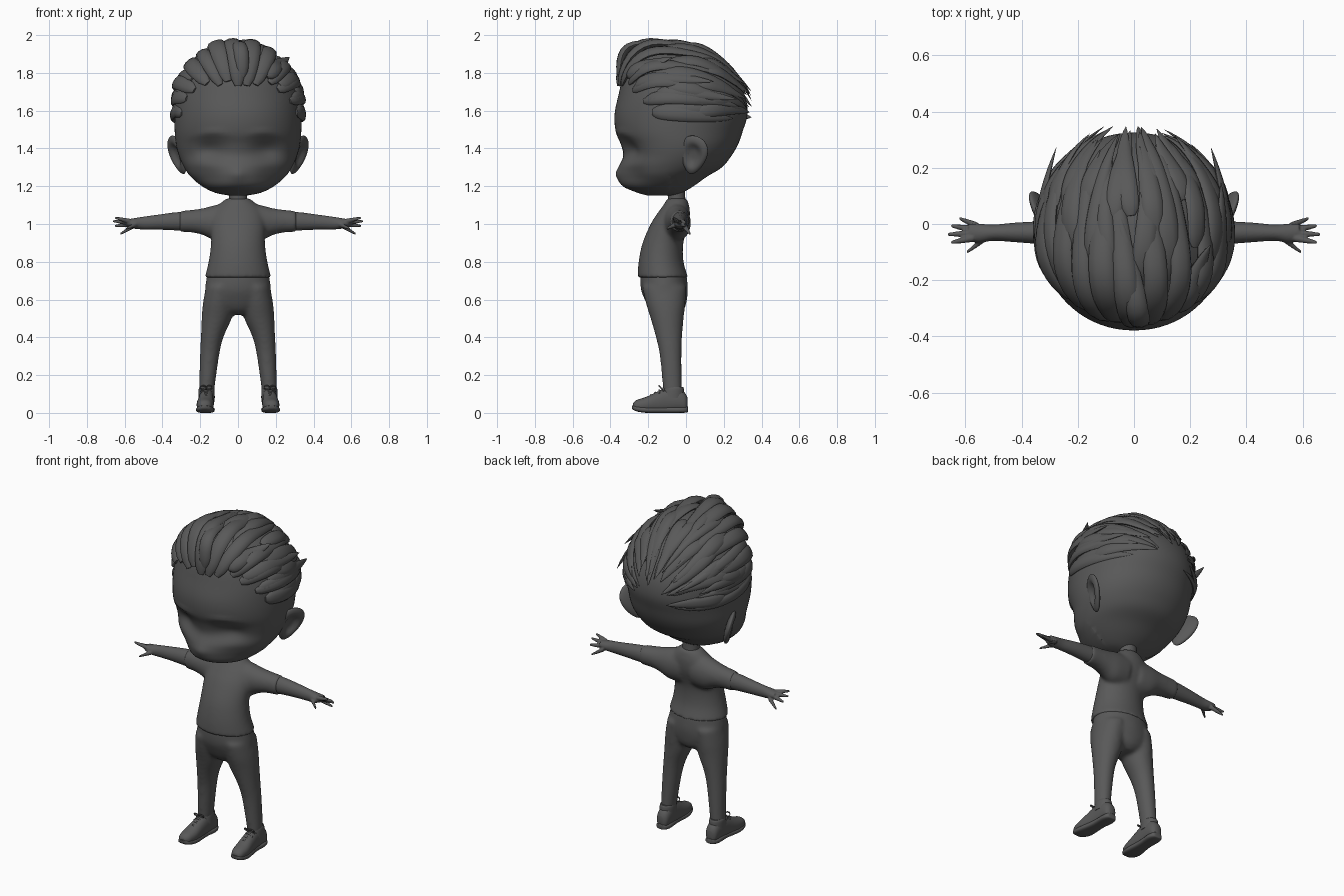
import bpy, bmesh, math, random
from math import sin, cos, pi, exp, radians
from mathutils import Vector, Matrix
from mathutils.bvhtree import BVHTree

random.seed(4)
if "Cube" in bpy.data.objects:
    bpy.data.objects.remove(bpy.data.objects["Cube"])

GREY = (0.1, 0.1, 0.1, 1)
clay = bpy.data.materials.new("dark_grey")
clay.use_nodes = True
clay.diffuse_color = GREY
clay.node_tree.nodes["Principled BSDF"].inputs["Base Color"].default_value = GREY


def finish(name, bm, mirror=False, fuse=0, blur=0):
    """Turn a bmesh into a smooth shaded object with optional mirror and fusing."""
    bmesh.ops.recalc_face_normals(bm, faces=bm.faces)
    mesh = bpy.data.meshes.new(name)
    bm.to_mesh(mesh)
    bm.free()
    mesh.materials.append(clay)
    ob = bpy.data.objects.new(name, mesh)
    bpy.context.collection.objects.link(ob)
    if mirror:
        mod = ob.modifiers.new("Mirror", 'MIRROR')
        mod.use_mirror_merge = False
    if fuse:
        mod = ob.modifiers.new("Fuse", 'REMESH')
        mod.mode = 'VOXEL'
        mod.voxel_size = fuse
        mod.use_smooth_shade = True
        mod = ob.modifiers.new("Blur", 'SMOOTH')
        mod.iterations = blur
    else:
        bpy.ops.object.select_all(action='DESELECT')
        ob.select_set(True)
        bpy.context.view_layer.objects.active = ob
        bpy.ops.object.shade_smooth_by_angle(angle=radians(50))


def spline(rows, steps):
    """Smoothly interpolate rows of numbers."""
    out = []
    for i in range(len(rows) - 1):
        a, b, c, d = (rows[min(max(i + k, 0), len(rows) - 1)] for k in (-1, 0, 1, 2))
        for s in range(steps):
            t = s / steps
            out.append([q + t * ((r - p) + t * ((2*p - 5*q + 4*r - u) + t * (3*(q - r) + u - p))) / 2
                        for p, q, r, u in zip(a, b, c, d)])
    return out + [list(rows[-1])]


def skin(bm, rings):
    """Bridge closed rings of points and cap both ends."""
    vs = [[bm.verts.new(p) for p in ring] for ring in rings]
    n = len(vs[0])
    for a, b in zip(vs, vs[1:]):
        for i in range(n):
            bm.faces.new((a[i], a[(i + 1) % n], b[(i + 1) % n], b[i]))
    bm.faces.new(vs[0][::-1])
    bm.faces.new(vs[-1])


def loft(bm, axis, rows, n=24, steps=4, power=1.0, floor=None):
    """Rows are (position along axis, centre, centre, radius, radius)."""
    rings = []
    for p, c1, c2, r1, r2 in spline(rows, steps):
        ring = []
        for i in range(n):
            ca, sa = cos(2 * pi * i / n), sin(2 * pi * i / n)
            u = c1 + r1 * math.copysign(abs(ca) ** power, ca)
            v = c2 + r2 * math.copysign(abs(sa) ** power, sa)
            if floor is not None:
                v = max(v, floor)
            ring.append({'x': (p, u, v), 'y': (u, p, v), 'z': (u, v, p)}[axis])
        rings.append(ring)
    skin(bm, rings)


# Head: height, front, back, half width
bm = bmesh.new()
profile = [(1.15, -.2, -.06, .04), (1.165, -.255, -.02, .12), (1.2, -.335, .04, .19),
           (1.25, -.36, .11, .25), (1.3, -.355, .19, .285), (1.36, -.333, .24, .312),
           (1.42, -.345, .275, .328), (1.49, -.372, .3, .335), (1.58, -.378, .325, .337),
           (1.68, -.358, .312, .328), (1.78, -.33, .26, .288), (1.86, -.27, .19, .215),
           (1.92, -.19, .09, .12), (1.94, -.12, 0, .04)]
loft(bm, 'z', [(z, 0, (f + b) / 2, w, (b - f) / 2) for z, f, b, w in profile], 72, 5, .97)


def bump(x, z, cx, cz, wx, wz):
    return exp(-((x - cx) / wx) ** 2 - ((z - cz) / wz) ** 2)


# Eye hollows, slimmer cheeks, brows and nose
for v in bm.verts:
    x, y, z = v.co
    if y < -.1:
        ax = abs(x)
        hollow = bump(ax, z, .15, 1.395, .078, .055)
        cheek = bump(ax, z, .18, 1.25, .095, .065)
        brow = bump(ax, z, .14, 1.485 - 2 * (ax - .13) ** 2, .08, .014)
        nose = bump(x, z, 0, 1.265, .035, .035)
        v.co.y += .036 * hollow + .04 * cheek - .008 * brow - .012 * nose
bmesh.ops.recalc_face_normals(bm, faces=bm.faces)
skull = BVHTree.FromBMesh(bm)
finish("head", bm)

# Ears: flattened balls with a hollow on the outer side
bm = bmesh.new()
bmesh.ops.create_uvsphere(bm, u_segments=32, v_segments=24, radius=1)
for v in bm.verts:
    x, y, z = v.co
    r = math.hypot(y, z)
    if x > 0:
        x -= 1.2 * exp(-(r / .55) ** 4)
    v.co = (.024 * x, .075 * y * (1 + .3 * z), .107 * z)
turn = Matrix.Rotation(-.45, 4, 'Z') @ Matrix.Rotation(.25, 4, 'Y') @ Matrix.Rotation(-.3, 4, 'X')
bm.transform(Matrix.Translation((.321, .04, 1.365)) @ turn)
finish("ears", bm, mirror=True)

# Hair: tapered locks swept back over the skull
CENTRE = Vector((0, -.03, 1.56))


def on_skull(roll, pitch):
    d = Vector((sin(pitch) * sin(roll), -cos(pitch), sin(pitch) * cos(roll)))
    return skull.ray_cast(CENTRE, d)[0], d


def lock(bm, roll, start, end, width, thick, quiff, tip, twist, base=.0):
    pts, steps = [], 20
    for i in range(steps + 1):
        t = i / steps
        hit, d = on_skull(radians(roll + twist * t), radians(start + (end - start) * t))
        lift = base + quiff * exp(-((t - .27) / .2) ** 2) + tip * t ** 4
        pts.append((hit + d * lift, d))
    rings = []
    for i, (p, d) in enumerate(pts):
        t = i / steps
        run = (pts[min(i + 1, steps)][0] - pts[max(i - 1, 0)][0]).normalized()
        side = run.cross(d).normalized()
        up = side.cross(run)
        size = max(.02, 1.5 * (t + .004) ** .28 * (1 - t) ** .75)
        rings.append([p + side * cos(k * pi / 5) * width * size + up * sin(k * pi / 5) * thick * min(size, 1.05)
                      for k in range(10)])
    skin(bm, rings)


bm = bmesh.new()
rand = random.uniform
# Front row from the hairline
for k in range(-6, 7):
    roll = k * 14
    lean = abs(roll) / 84
    lock(bm, roll + rand(-2, 2), 28 + 35 * lean ** 1.5 + rand(-3, 3), rand(125, 158),
         .056 - .014 * lean + rand(-.005, .005), .026 - .007 * lean,
         .056 * (1 - lean) + rand(0, .008), rand(0, .02), rand(-14, 8))
# Crown layer filling the top and back
for k in range(-7, 8):
    roll = k * 11.5
    lock(bm, roll + rand(-4, 4), rand(58, 88), rand(142, 165), rand(.036, .05), .02,
         .016 - .0018 * abs(k), rand(0, .03), rand(-16, 10), .004)
# Lower back layer with loose tips
for k in range(-6, 7):
    roll = k * 14
    lock(bm, roll + rand(-4, 4), rand(95, 112), rand(150, 168), .045, .017,
         .006, rand(.01, .04), rand(-12, 10), .002)
# Tall tuft at the parting and stray side points
lock(bm, 6, 34, 100, .047, .026, .07, 0, -14, .012)
lock(bm, 34, 44, 84, .055, .028, .012, .045, 6, .012)
lock(bm, 52, 50, 116, .05, .024, .01, .04, 6, .006)
lock(bm, 66, 70, 136, .045, .02, .005, .06, 4, .002)
lock(bm, -70, 66, 136, .045, .02, .005, .06, -2, .002)
finish("hair", bm)

# Neck
bm = bmesh.new()
loft(bm, 'z', [(1.08, 0, -.05, .055, .05), (1.14, 0, -.05, .048, .046), (1.22, 0, -.055, .052, .05)])
finish("neck", bm)

# Shirt: body and sleeves fused together
bm = bmesh.new()
loft(bm, 'z', [(.715, 0, -.122, .177, .134), (.8, 0, -.132, .156, .119), (.9, 0, -.122, .143, .108),
               (1, 0, -.086, .146, .101), (1.06, 0, -.064, .135, .085), (1.1, 0, -.052, .105, .068),
               (1.135, 0, -.047, .062, .052)], 40, 5)
for s in (-1, 1):
    loft(bm, 'x', [(.04 * s, -.055, 1.012, .078, .102), (.12 * s, -.047, 1.006, .073, .095),
                   (.18 * s, -.042, 1.012, .063, .073), (.24 * s, -.037, 1.015, .055, .061),
                   (.31 * s, -.033, 1.013, .05, .056)])
finish("shirt", bm, fuse=.009, blur=14)

# Trousers: hips and two legs fused together
bm = bmesh.new()
loft(bm, 'z', [(.74, 0, -.12, .163, .122), (.66, 0, -.115, .174, .125), (.6, 0, -.107, .168, .112),
               (.55, 0, -.1, .12, .092), (.52, 0, -.097, .05, .06)], 40)
for s in (-1, 1):
    loft(bm, 'z', [(.67, .09 * s, -.115, .08, .118), (.58, .102 * s, -.108, .084, .105),
                   (.5, .113 * s, -.1, .08, .088),
                   (.4, .137 * s, -.09, .06, .07), (.3, .151 * s, -.081, .051, .058),
                   (.12, .166 * s, -.072, .041, .05), (.1, .166 * s, -.072, .039, .048)])
finish("trousers", bm, fuse=.009, blur=18)

# Arms with palm, fingers and thumb fused together
bm = bmesh.new()
fingers = [((.555, -.008, .988), (.622, .02, .948)), ((.572, -.02, .998), (.652, -.006, .99)),
           ((.575, -.034, 1.008), (.662, -.037, 1.015)), ((.57, -.05, 1.014), (.652, -.066, 1.033)),
           ((.53, -.05, 1), (.594, -.1, .975))]
for s in (-1, 1):
    loft(bm, 'x', [(.24 * s, -.032, 1.014, .046, .052), (.33 * s, -.031, 1.014, .041, .048),
                   (.42 * s, -.03, 1.01, .035, .04), (.5 * s, -.031, 1.005, .029, .034),
                   (.55 * s, -.033, 1.003, .034, .028), (.588 * s, -.03, 1.006, .03, .018)])
    for (x, y, z), (u, v, w) in fingers:
        loft(bm, 'x', [(x * s, y, z, .014, .014), ((x + u) / 2 * s, (y + v) / 2, (z + w) / 2, .011, .011),
                       (u * s, v, w, .006, .006)], 10)
finish("arms", bm, fuse=.0045, blur=3)

# Shoes: upper, sole and laces
bm = bmesh.new()
loft(bm, 'y', [(-.28, .178, .035, .018, .016), (-.262, .177, .038, .036, .03), (-.21, .174, .043, .045, .042),
               (-.15, .17, .055, .042, .058), (-.1, .167, .066, .04, .066), (-.04, .165, .068, .04, .062),
               (-.005, .165, .055, .034, .05), (.008, .165, .05, .018, .03)], 24, 4, .9, .012)
loft(bm, 'z', [(.08, .166, -.07, .043, .06), (.125, .166, -.066, .042, .055), (.138, .166, -.066, .037, .05)])
finish("shoe_uppers", bm, mirror=True)
bm = bmesh.new()
loft(bm, 'y', [(-.287, .178, .032, .014, .008), (-.268, .177, .024, .036, .014), (-.21, .174, .016, .048, .016),
               (-.11, .168, .016, .038, .016), (-.03, .165, .016, .042, .016), (.004, .165, .018, .03, .016),
               (.01, .165, .02, .015, .012)], 24, 4, .65, 0)
finish("shoe_soles", bm, mirror=True)
bm = bmesh.new()
for k in range(4):
    y, z = -.185 + .022 * k, .091 + .012 * k
    loft(bm, 'x', [(.145, y, z - .012, .004, .004), (.17, y, z + .003, .006, .006), (.198, y, z - .012, .004, .004)], 8)
for s in (-1, 1):
    path = []
    for k in range(17):
        a = k * pi / 8
        path.append(Vector((.169 + s * .016 * (1 - cos(a)), -.134 - .008 * sin(a), .134 + .01 * sin(a))))
    skin(bm, [[p + Vector((0, cos(j * pi / 3), sin(j * pi / 3))) * .004 for j in range(6)] for p in path])
finish("shoe_laces", bm, mirror=True)
